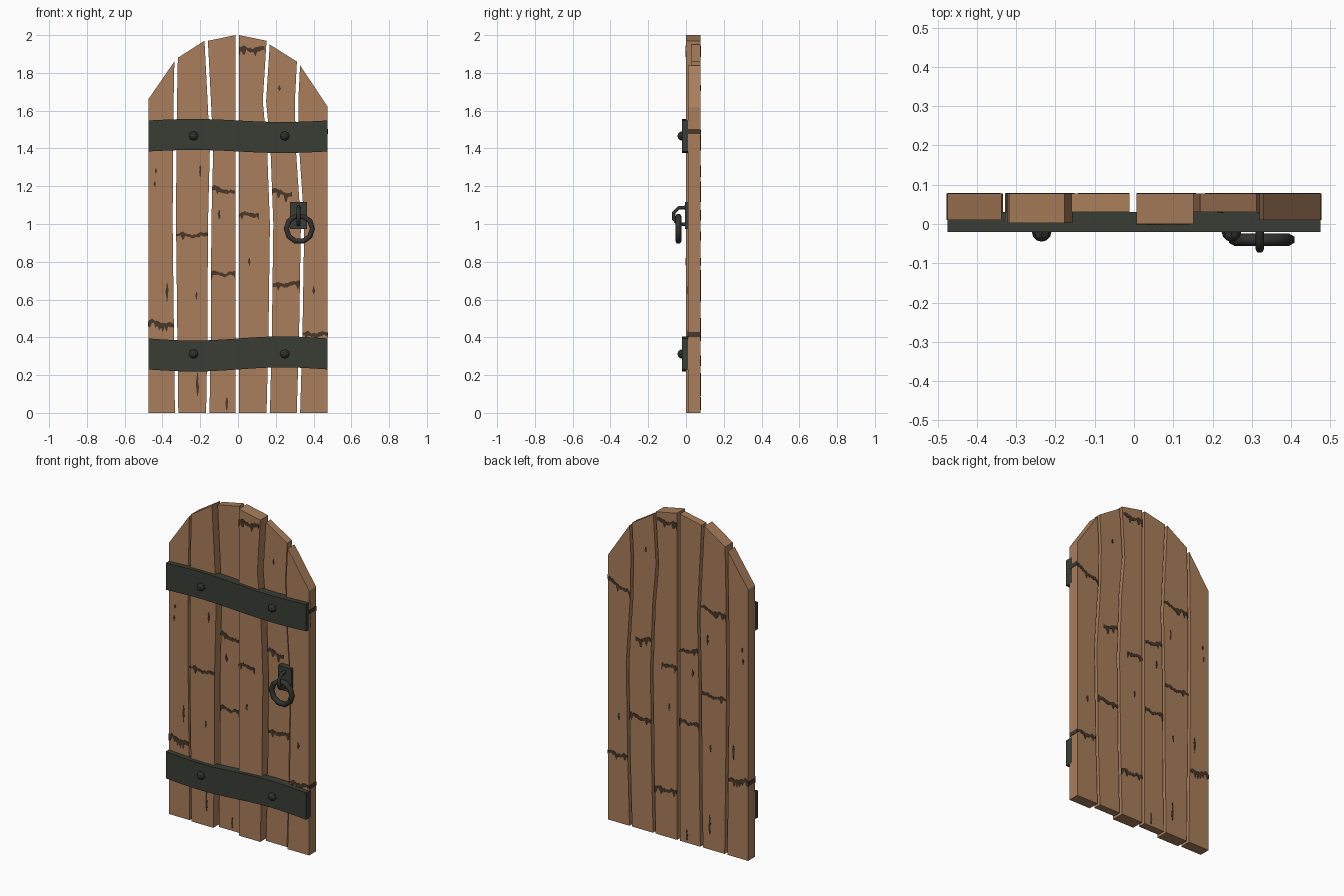
import bpy, bmesh, math, random
from mathutils import Matrix

random.seed(4)
default = bpy.data.objects.get("Cube")
if default:
    bpy.data.objects.remove(default, do_unlink=True)


def material(name, colour):
    mat = bpy.data.materials.new(name)
    mat.use_nodes = True
    mat.diffuse_color = (*colour, 1)
    mat.node_tree.nodes["Principled BSDF"].inputs["Base Color"].default_value = (*colour, 1)
    return mat


WOOD = material("warm wood", (0.40, 0.21, 0.105))
GRAIN = material("dark grain", (0.065, 0.038, 0.021))
IRON = material("strap iron", (0.042, 0.046, 0.036))
DARK_IRON = material("dark iron", (0.031, 0.033, 0.028))


def finish(bm, name, mat):
    bmesh.ops.recalc_face_normals(bm, faces=bm.faces)
    mesh = bpy.data.meshes.new(name)
    bm.to_mesh(mesh)
    bm.free()
    mesh.materials.append(mat)
    obj = bpy.data.objects.new(name, mesh)
    bpy.context.collection.objects.link(obj)
    return obj


def add_prism(bm, outline, front, back):
    """Extrude an (x, z) outline between two y values."""
    face = bm.faces.new([bm.verts.new((x, front, z)) for x, z in outline])
    moved = bmesh.ops.extrude_face_region(bm, geom=[face])["geom"]
    verts = [v for v in moved if isinstance(v, bmesh.types.BMVert)]
    bmesh.ops.translate(bm, verts=verts, vec=(0, back - front, 0))


def add_box(bm, centre, size):
    place = Matrix.Translation(centre) @ Matrix.Diagonal((*size, 1))
    bmesh.ops.create_cube(bm, size=1, matrix=place)


# Seams between planks, given as x at each level
HALF_WIDTH, BACK, HALF_GAP = 0.475, 0.077, 0.009
LEVELS = (0, 0.4, 1.0, 1.4, 1.65, 2.0)
SEAMS = (
    (-HALF_WIDTH - HALF_GAP,) * 6,
    (-0.325, -0.33, -0.337, -0.335, -0.332, -0.325),
    (-0.16, -0.153, -0.15, -0.14, -0.152, -0.17),
    (-0.003,) * 6,
    (0.16, 0.17, 0.178, 0.163, 0.14, 0.162),
    (0.32, 0.332, 0.342, 0.315, 0.31, 0.328),
    (HALF_WIDTH + HALF_GAP,) * 6,
)
TOPS = ((1.66, 1.86), (1.88, 1.97), (1.97, 2.0), (2.0, 1.97), (1.95, 1.86), (1.84, 1.62))
FRONTS = (0.01, 0.002, 0.03, 0.0, 0.03, 0.01)


def seam_x(index, z):
    seam = SEAMS[index]
    for i in range(len(LEVELS) - 1):
        if z <= LEVELS[i + 1]:
            t = (z - LEVELS[i]) / (LEVELS[i + 1] - LEVELS[i])
            return seam[i] + t * (seam[i + 1] - seam[i])
    return seam[-1]


def plank_edge(index, side, top):
    heights = [z for z in LEVELS if z < top - 0.03] + [top]
    return [(seam_x(index, z) + side * HALF_GAP, z) for z in heights]


# Planks
for i, (left_top, right_top) in enumerate(TOPS):
    bm = bmesh.new()
    outline = plank_edge(i, 1, left_top) + plank_edge(i + 1, -1, right_top)[::-1]
    add_prism(bm, outline, FRONTS[i], BACK)
    finish(bm, f"plank_{i + 1}", WOOD)


# Grain marks: thin ragged plates on both faces of a plank
def both_faces(bm, plank, outline):
    front = FRONTS[plank]
    add_prism(bm, outline, front - 0.002, front + 0.002)
    add_prism(bm, outline, BACK - 0.002, BACK + 0.002)


def crack(bm, plank, z, start=0, end=1, slope=0.0):
    left = seam_x(plank, z) + HALF_GAP
    right = seam_x(plank + 1, z) - HALF_GAP
    upper, lower = [], []
    steps = 14
    for k in range(steps + 1):
        t = start + (end - start) * k / steps
        x = left + (right - left) * t
        middle = z + slope * (t - 0.5) + 0.006 * math.sin(t * 9)
        upper.append((x, middle + random.uniform(0.004, 0.016)))
        drip = 0.025 if random.random() < 0.2 else 0
        lower.append((x, middle - random.uniform(0.004, 0.014) - drip))
    both_faces(bm, plank, upper + lower[::-1])


def streak(bm, plank, x, z, height, width=0.014):
    steps = 5
    right, left = [], []
    for k in range(steps + 1):
        level = z + height * (k / steps - 0.5)
        half = width / 2 * math.sin(math.pi * (k + 0.5) / (steps + 1))
        right.append((x + half * random.uniform(0.5, 1.3), level))
        left.append((x - half * random.uniform(0.5, 1.3), level))
    both_faces(bm, plank, right + left[::-1])


bm = bmesh.new()
for plank, z, start, end, slope in (
    (0, 0.47, 0, 1, -0.03), (1, 0.94, 0, 1, 0.0), (1, 1.46, 0, 1, 0.02),
    (2, 1.175, 0, 1, -0.03), (2, 0.735, 0, 1, 0.0), (3, 1.05, 0, 0.65, 0.01),
    (3, 1.925, 0, 0.95, 0.0), (3, 0.285, 0, 1, 0.0), (4, 1.16, 0, 0.75, -0.03),
    (4, 0.68, 0, 1, 0.01), (5, 0.415, 0, 1, 0.0), (5, 1.45, 0, 1, 0.06),
):
    crack(bm, plank, z, start, end, slope)
for plank, x, z, height in (
    (0, -0.44, 1.21, 0.03), (0, -0.435, 1.28, 0.025), (0, -0.375, 0.64, 0.1),
    (1, -0.2, 1.28, 0.06), (1, -0.215, 0.15, 0.12), (1, -0.22, 0.62, 0.04),
    (2, -0.06, 0.05, 0.07), (2, -0.1, 1.05, 0.05), (3, 0.06, 0.8, 0.04),
    (4, 0.22, 1.72, 0.03), (5, 0.4, 0.65, 0.04),
):
    streak(bm, plank, x, z, height)
# Grain carried round the outer edges
for side, z in ((1, 0.415), (1, 1.49), (-1, 0.47)):
    add_box(bm, (side * HALF_WIDTH, 0.0435, z), (0.004, 0.067, 0.025))
finish(bm, "grain_marks", GRAIN)


# Iron straps with a gentle wave, and their rivets
def strap(name, z, wave):
    steps = 12
    upper, lower = [], []
    for k in range(steps + 1):
        x = HALF_WIDTH * (2 * k / steps - 1)
        shift = -wave * math.sin(math.pi * x / HALF_WIDTH)
        upper.append((x, z + 0.082 + shift))
        lower.append((x, z - 0.082 + shift))
    bm = bmesh.new()
    add_prism(bm, upper + lower[::-1], -0.02, 0.03)
    finish(bm, name, IRON)
    for side, x in (("right", -0.235), ("left", 0.248)):
        bm = bmesh.new()
        place = Matrix.Translation((x, -0.02, z)) @ Matrix.Rotation(math.pi / 2, 4, "X")
        bmesh.ops.create_uvsphere(bm, u_segments=8, v_segments=6, radius=0.025, matrix=place)
        finish(bm, f"{name}_{side}_rivet", DARK_IRON)


strap("upper_strap", 1.466, 0.008)
strap("lower_strap", 0.312, -0.011)

# Handle: plate, staple and hanging ring
HANDLE_X = 0.32
bm = bmesh.new()
add_box(bm, (HANDLE_X, 0.012, 1.045), (0.09, 0.036, 0.145))
finish(bm, "handle_plate", IRON)


def tube(name, points, radius, closed):
    curve = bpy.data.curves.new(name, "CURVE")
    curve.dimensions = "3D"
    curve.bevel_depth = radius
    curve.bevel_resolution = 1
    curve.use_fill_caps = True
    spline = curve.splines.new("POLY")
    spline.points.add(len(points) - 1)
    for point, co in zip(spline.points, points):
        point.co = (*co, 1)
    spline.use_cyclic_u = closed
    curve.materials.append(DARK_IRON)
    obj = bpy.data.objects.new(name, curve)
    bpy.context.collection.objects.link(obj)
    bpy.ops.object.select_all(action="DESELECT")
    obj.select_set(True)
    bpy.context.view_layer.objects.active = obj
    bpy.ops.object.convert(target="MESH")


staple = ((0.0, 1.088), (-0.04, 1.085), (-0.064, 1.06), (-0.064, 1.025), (-0.045, 1.002), (0.0, 0.998))
tube("handle_staple", [(HANDLE_X, y, z) for y, z in staple], 0.011, False)
angles = [math.tau * k / 10 for k in range(10)]
ring = [(HANDLE_X + 0.005 + 0.069 * math.cos(a), -0.04, 0.975 + 0.069 * math.sin(a)) for a in angles]
tube("handle_ring", ring, 0.016, True)
